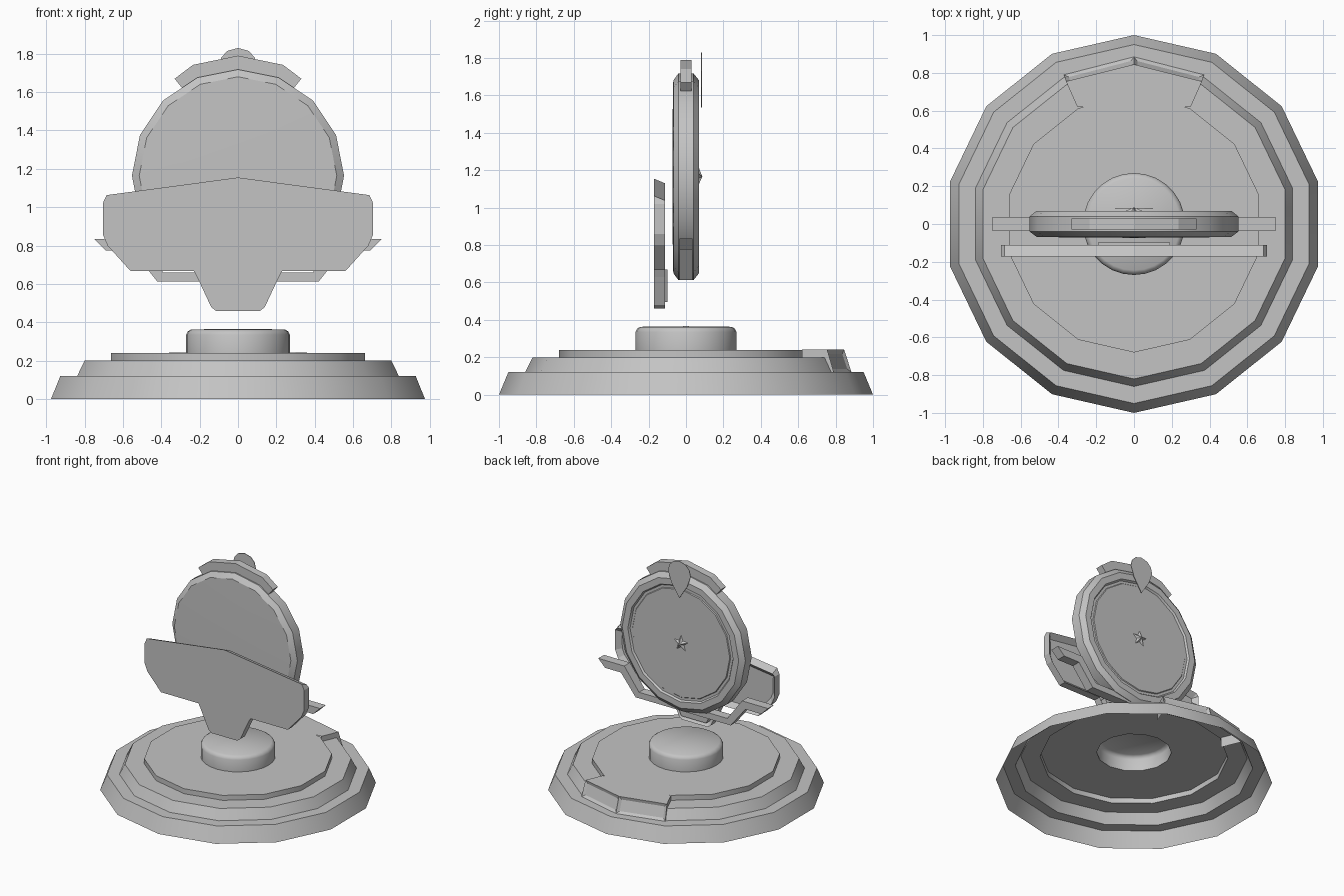
import bpy, bmesh, math
from mathutils import Vector

cube = bpy.data.objects.get("Cube")
if cube:
    bpy.data.objects.remove(cube)

GREY = (0.55, 0.55, 0.55, 1)
grey = bpy.data.materials.new("plain grey")
grey.use_nodes = True
grey.diffuse_color = GREY
grey.node_tree.nodes["Principled BSDF"].inputs["Base Color"].default_value = GREY


def finish(name, bm, smooth=None):
    mesh = bpy.data.meshes.new(name)
    bm.to_mesh(mesh)
    bm.free()
    obj = bpy.data.objects.new(name, mesh)
    bpy.context.collection.objects.link(obj)
    mesh.materials.append(grey)
    if smooth:
        bpy.ops.object.select_all(action='DESELECT')
        obj.select_set(True)
        bpy.context.view_layer.objects.active = obj
        bpy.ops.object.shade_smooth_by_angle(angle=math.radians(smooth))
    return obj


def lathe(name, profile, sides, place, smooth):
    """Spin (radius, height) points; place turns (u, v, height) into a position."""
    bm = bmesh.new()
    rings = []
    for r, h in profile:
        if r == 0:
            rings.append([bm.verts.new(place(0, 0, h))] * sides)
        else:
            turns = [math.tau * i / sides for i in range(sides)]
            rings.append([bm.verts.new(place(r * math.sin(a), r * math.cos(a), h)) for a in turns])
    for low, high in zip(rings, rings[1:]):
        for i in range(sides):
            j = (i + 1) % sides
            bm.faces.new(dict.fromkeys((low[i], low[j], high[j], high[i])))
    bmesh.ops.recalc_face_normals(bm, faces=bm.faces)
    return finish(name, bm, smooth)


def mirrored(half):
    return half + [(-x, z) for x, z in reversed(half) if x > 0]


def prism(outline, front, back):
    """Extrude an (x, z) outline along y."""
    bm = bmesh.new()
    a = [bm.verts.new((x, front, z)) for x, z in outline]
    b = [bm.verts.new((x, back, z)) for x, z in outline]
    bm.faces.new(a)
    back_face = bm.faces.new(b[::-1])
    n = len(a)
    for i in range(n):
        j = (i + 1) % n
        bm.faces.new((a[i], b[i], b[j], a[j]))
    bmesh.ops.recalc_face_normals(bm, faces=bm.faces)
    return bm, back_face


# Stepped hollow base with a round knob, open underneath
lathe("stepped_base",
      [(1, 0), (.95, .12), (.86, .12), (.82, .2), (.68, .2), (.68, .24), (.27, .24)],
      14, lambda u, v, h: (u, v, h), 35)
lathe("base_knob",
      [(.27, .24), (.27, .335), (.262, .352), (.245, .363), (0, .366)],
      28, lambda u, v, h: (u, v, h), 45)

# Raised block at the back of the base, with slots in its sloping faces
bm = bmesh.new()
top = [(-.3, .62), (-.36, .755), (0, .845), (.36, .755), (.3, .62)]
bottom = [(-.3, .62), (-.37, .79), (0, .885), (.37, .79), (.3, .62)]
t = [bm.verts.new((x, y, .242)) for x, y in top]
b = [bm.verts.new((x, y, .12)) for x, y in bottom]
bm.faces.new(t)
walls = [bm.faces.new((t[i], t[i + 1], b[i + 1], b[i])) for i in range(4)]
bmesh.ops.recalc_face_normals(bm, faces=bm.faces)
bmesh.ops.inset_individual(bm, faces=walls[1:3], thickness=.03, depth=-.012)
finish("rear_block", bm)

# Upright wheel with a smooth front and a recessed back plate
CENTRE = 1.165
lathe("upright_disc",
      [(0, -.073), (.3, -.072), (.515, -.068), (.553, -.04), (.553, .04), (.515, .07),
       (.465, .07), (.455, .056), (.435, .056), (.43, .062), (0, .062)],
      16, lambda u, v, h: (u, h, CENTRE + v), 35)

# Five-pointed star stud in the middle of the back
bm = bmesh.new()
tip = bm.verts.new((0, .088, CENTRE))
points = []
for i in range(10):
    r = .07 if i % 2 == 0 else .03
    a = math.tau * i / 10
    points.append(bm.verts.new((r * math.sin(a), .06, CENTRE + r * math.cos(a))))
for i in range(10):
    bm.faces.new((points[i], points[(i + 1) % 10], tip))
bmesh.ops.recalc_face_normals(bm, faces=bm.faces)
finish("star_stud", bm)

# Teardrop plate behind the top
drop = [(0, 1.83), (.055, 1.815), (.088, 1.78), (.1, 1.73), (.07, 1.645), (0, 1.535)]
finish("teardrop_plate", prism(mirrored(drop), .081, .085)[0])

# Arched cap over the wheel
cap = [(0, 1.79), (.235, 1.742), (.33, 1.67), (.29, 1.62), (.2, 1.66), (0, 1.7)]
finish("top_cap", prism(mirrored(cap), -.03, .03)[0])

# Bent cradle bar under the wheel
cradle = [(0, .66), (.39, .66), (.52, .835), (.75, .835), (.69, .775), (.55, .775),
          (.42, .612), (0, .612)]
finish("cradle_bar", prism(mirrored(cradle), -.036, .036)[0])

# Wide front shield with a hollow back and a sloping top edge
shield = [(0, 1.155), (.685, 1.063), (.705, 1.02), (.705, .86), (.68, .8), (.56, .667),
          (.23, .667), (.21, .63), (.14, .48), (.115, .46), (0, .46)]
bm, back_face = prism(mirrored(shield), -.172, -.112)
for v in back_face.verts:
    if v.co.z > 1.05:
        v.co.z -= .025
bmesh.ops.inset_individual(bm, faces=[back_face], thickness=.04, depth=-.035)
finish("front_shield", bm)

# Block behind the shield's lower tab
tab = [(0, .67), (.19, .67), (.11, .495), (0, .495)]
finish("shield_tab", prism(mirrored(tab), -.15, -.098)[0])
